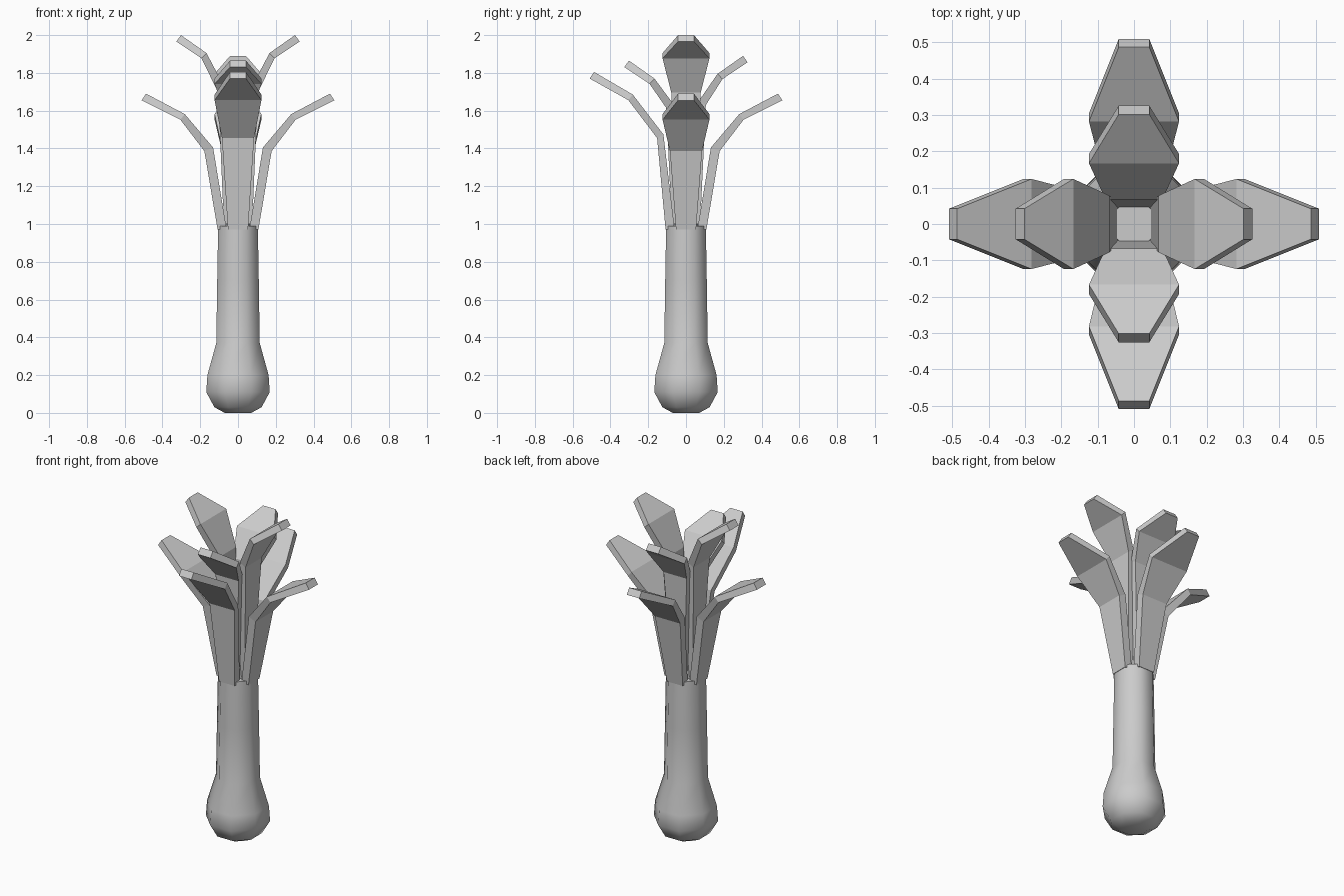
import bpy, bmesh, math

if "Cube" in bpy.data.objects:
    bpy.data.objects.remove(bpy.data.objects["Cube"])

grey = bpy.data.materials.new("plain grey")
grey.diffuse_color = (0.6, 0.6, 0.6, 1)
grey.use_nodes = True
grey.node_tree.nodes["Principled BSDF"].inputs["Base Color"].default_value = grey.diffuse_color


def finish(bm, name, smooth=False):
    bmesh.ops.recalc_face_normals(bm, faces=bm.faces)
    me = bpy.data.meshes.new(name)
    bm.to_mesh(me)
    bm.free()
    me.materials.append(grey)
    ob = bpy.data.objects.new(name, me)
    bpy.context.collection.objects.link(ob)
    if smooth:
        bpy.context.view_layer.objects.active = ob
        ob.select_set(True)
        bpy.ops.object.shade_smooth_by_angle(angle=math.radians(50))
        ob.select_set(False)
    return ob


def loft(bm, rings):
    """Bridge equal-length rings of points and cap both ends."""
    rings = [[bm.verts.new(p) for p in r] for r in rings]
    n = len(rings[0])
    for a, b in zip(rings, rings[1:]):
        for i in range(n):
            j = (i + 1) % n
            bm.faces.new((a[i], a[j], b[j], b[i]))
    bm.faces.new(rings[0])
    bm.faces.new(rings[-1])


def stalk(name, profile, sides=8):
    """Turned shape; profile radii are measured to the flat sides."""
    k = 1 / math.cos(math.pi / sides)
    ang = [(i + 0.5) * 2 * math.pi / sides for i in range(sides)]
    bm = bmesh.new()
    loft(bm, [[(r * k * math.cos(a), r * k * math.sin(a), z) for a in ang]
              for r, z in profile])
    return finish(bm, name, True)


def leaf(name, stations, degrees):
    """Bent strap; station = inner radius, z, outer radius, z, half width."""
    bm = bmesh.new()
    loft(bm, [[(ri, -w, zi), (ri, w, zi), (ro, w, zo), (ro, -w, zo)]
              for ri, zi, ro, zo, w in stations])
    ob = finish(bm, name)
    ob.rotation_euler.z = math.radians(degrees)


# Bulb and stem, with the narrower core between the leaves
stalk("bulb_and_stem", [(.07, 0), (.125, .03), (.168, .11), (.162, .2),
                        (.115, .37), (.11, .7), (.105, .99)])
stalk("core", [(.065, .9), (.062, 1.22)])

# Outer leaves: the front one stands a little taller
for label, deg, dz, dr in (("right", 0, 0, 0), ("back", 90, 0, 0),
                           ("left", 180, 0, 0), ("front", 270, .115, -.025)):
    leaf("outer_leaf_" + label, [
        (.06, .97, .108, .97, .053),
        (.132 + dr / 2, 1.405 + dz * .6, .178 + dr, 1.386 + dz * .6, .085),
        (.282, 1.582 + dz * .9, .305, 1.552 + dz * .9, .124),
        (.487, 1.69 + dz, .51, 1.655 + dz, .042)], deg)

# Inner leaves: shorter bend, side pair tallest
for label, deg, dz in (("right", 0, .11), ("back", 90, 0),
                       ("left", 180, .11), ("front", 270, -.025)):
    leaf("inner_leaf_" + label, [
        (.037, 1.0, .075, 1.0, .04),
        (.067, 1.65 + dz * .6, .105, 1.63 + dz * .6, .078),
        (.167, 1.795 + dz, .193, 1.767 + dz, .124),
        (.302, 1.89 + dz, .326, 1.856 + dz, .042)], deg)
